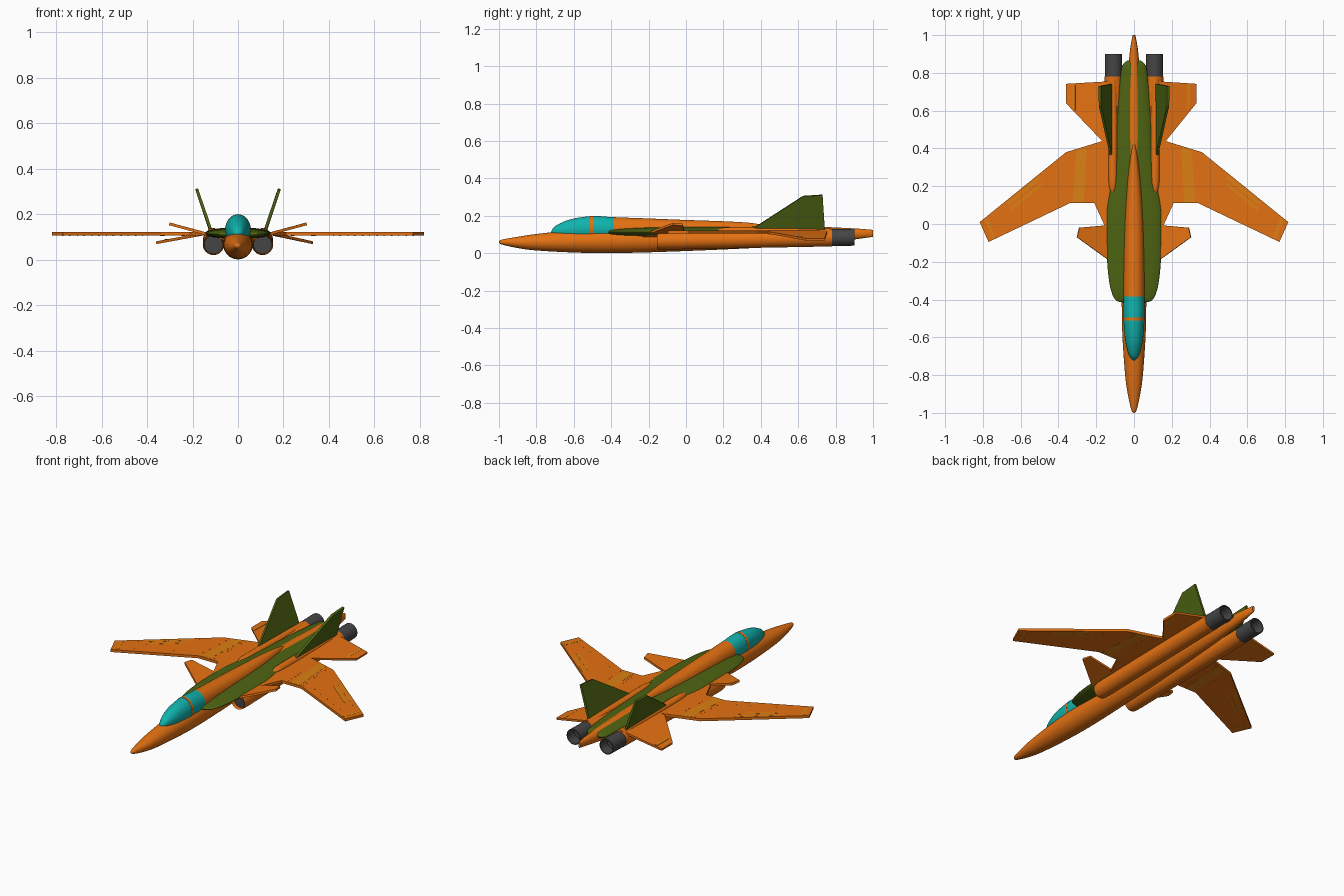
import bpy, bmesh, math
from mathutils import Vector

if "Cube" in bpy.data.objects:
    bpy.data.objects.remove(bpy.data.objects["Cube"])


def mat(name, c):
    m = bpy.data.materials.new(name)
    m.diffuse_color = (*c, 1)
    m.use_nodes = True
    m.node_tree.nodes["Principled BSDF"].inputs["Base Color"].default_value = m.diffuse_color
    return m


ORANGE = mat("orange", (0.78, 0.165, 0.006))
AMBER = mat("amber", (0.72, 0.22, 0.006))
GREEN = mat("green", (0.075, 0.125, 0.006))
TEAL = mat("teal", (0.005, 0.45, 0.42))
DARK = mat("dark_metal", (0.06, 0.06, 0.062))


def finish(name, bm, material, smooth=True):
    bmesh.ops.recalc_face_normals(bm, faces=bm.faces)
    me = bpy.data.meshes.new(name)
    bm.to_mesh(me)
    bm.free()
    me.materials.append(material)
    ob = bpy.data.objects.new(name, me)
    bpy.context.collection.objects.link(ob)
    if smooth:
        bpy.ops.object.select_all(action='DESELECT')
        ob.select_set(True)
        bpy.context.view_layer.objects.active = ob
        bpy.ops.object.shade_smooth_by_angle(angle=math.radians(35))
    return ob


def smooth_stations(st, sub=4):
    out = []
    for i in range(len(st) - 1):
        p = [Vector(st[max(0, min(len(st) - 1, i + k))]) for k in (-1, 0, 1, 2)]
        for s in range(sub):
            t = s / sub
            q = (p[1] + (p[2] - p[0]) * t / 2
                 + (2 * p[0] - 5 * p[1] + 4 * p[2] - p[3]) * t * t / 2
                 + (3 * p[1] - p[0] - 3 * p[2] + p[3]) * t ** 3 / 2)
            out.append(q)
    return out + [Vector(st[-1])]


def loft(name, stations, material, x=0, n=40, close=True):
    """Elliptical sections: (y, half width, bottom z, top z)."""
    bm = bmesh.new()
    rings = []
    for y, w, lo, hi in stations:
        rings.append([bm.verts.new((x + w * math.cos(a), y, (lo + hi) / 2 + (hi - lo) / 2 * math.sin(a)))
                      for a in (2 * math.pi * k / n for k in range(n))])
    for r, s in zip(rings, rings[1:]):
        for k in range(n):
            bm.faces.new((r[k], r[(k + 1) % n], s[(k + 1) % n], s[k]))
    if close:
        bm.faces.new(rings[0])
        bm.faces.new(rings[-1])
    return finish(name, bm, material)


def plate(name, pts, thick, material, sx=1, shift=None):
    """Flat panel of the given outline, thickened both ways along its normal."""
    p = [Vector((a * sx, b, c)) for a, b, c in pts]
    nrm = Vector()
    for a, b in zip(p, p[1:] + p[:1]):
        nrm += (a - p[0]).cross(b - p[0])
    off = nrm.normalized() * thick / 2
    bm = bmesh.new()
    top = [bm.verts.new(v + off) for v in p]
    bot = [bm.verts.new(v - off) for v in p]
    bm.faces.new(top)
    bm.faces.new(bot[::-1])
    for i in range(len(p)):
        j = (i + 1) % len(p)
        bm.faces.new((top[i], bot[i], bot[j], top[j]))
    return finish(name, bm, material, False)


# Fuselage from nose to tail sting
loft("fuselage", smooth_stations([
    (-1, .002, .058, .062), (-.985, .014, .047, .073), (-.9, .033, .028, .088),
    (-.8, .047, .015, .103), (-.6, .061, .004, .124), (-.42, .065, .001, .132),
    (-.2, .063, .005, .14), (.1, .058, .016, .145), (.4, .05, .03, .146),
    (.65, .04, .045, .144), (.8, .032, .06, .138), (.93, .02, .078, .131), (1, .007, .088, .125)]), ORANGE)

# Canopy, its frame bar and the spine share one hump shape
hump = smooth_stations([
    (-.722, .003, .108, .114), (-.7, .024, .09, .145), (-.63, .044, .07, .178),
    (-.55, .053, .065, .194), (-.48, .056, .065, .199), (-.385, .056, .065, .193),
    (-.2, .054, .07, .186), (0, .049, .08, .178), (.2, .037, .09, .171),
    (.34, .022, .1, .163), (.42, .008, .12, .15)])
loft("canopy", [h for h in hump if h[0] <= -.384], TEAL)
loft("spine", [h for h in hump if h[0] >= -.386], ORANGE)
loft("canopy_frame", [(y, .0563, .064, .1995) for y in (-.512, -.496)], ORANGE)

# Broad flattened body carrying wings and engines
loft("lifting_body", smooth_stations([
    (-.415, .06, .106, .118), (-.4, .1, .1, .125), (-.33, .127, .094, .133),
    (-.2, .142, .09, .139), (0, .147, .088, .142), (.1, .143, .088, .142),
    (.25, .115, .09, .142), (.4, .099, .09, .142), (.6, .089, .09, .138),
    (.8, .07, .09, .133), (.845, .058, .094, .129), (.865, .035, .104, .119)]), GREEN)

WZ = .113
wing = [(.05, -.01), (.155, -.01), (.21, .11), (.34, .11), (.77, -.095),
        (.817, .01), (.36, .38), (.165, .44), (.05, .44)]
stripes = [[(.265, .115), (.325, .115), (.305, .395), (.25, .41)],
           [(.485, .245), (.5, .255), (.67, .115), (.66, .1)],
           [(.485, .205), (.497, .215), (.66, .085), (.65, .07)],
           [(.735, -.07), (.75, -.077), (.79, .02), (.775, .032)]]

for sx, side in ((1, "right"), (-1, "left")):
    # Forward-swept wing with painted panels and rivets
    plate(f"wing_{side}", [(a, b, WZ) for a, b in wing], .015, ORANGE, sx)
    for i, s in enumerate(stripes):
        plate(f"wing_panel_{side}_{i}", [(a, b, WZ) for a, b in s], .0162, AMBER, sx)
    bm = bmesh.new()
    rows = [((.245, .13), (.235, .4), 10), ((.34, .13), (.325, .38), 10),
            ((.42, .12), (.74, -.04), 6), ((.45, .28), (.77, .02), 6)]
    for a, b, n in rows:
        for k in range(n):
            c = Vector((*a, WZ)).lerp(Vector((*b, WZ)), k / (n - 1))
            c.x *= sx
            g = bmesh.ops.create_cone(bm, cap_ends=True, segments=8, radius1=.003, radius2=.003, depth=.017)
            bmesh.ops.translate(bm, vec=c, verts=g["verts"])
    finish(f"wing_rivets_{side}", bm, ORANGE, False)

    # Raised foreplane
    plate(f"foreplane_{side}", [(.06, -.235, .092), (.15, -.18, .116), (.302, -.07, .157),
                                (.29, -.02, .154), (.16, -.008, .119), (.06, .0, .092)], .012, ORANGE, sx)
    # Drooped tailplane (the left one reaches slightly further)
    t = .33 if sx == 1 else .36
    plate(f"tailplane_{side}", [(.1, .42, .122), (.168, .44, .11), (t, .64, .074),
                                (t, .742, .074), (.1, .757, .122)], .012, ORANGE, sx)
    plate(f"tailplane_panel_{side}", [(t - .05, .6, .085), (t - .035, .62, .082), (t - .035, .735, .082),
                                      (t - .05, .735, .085)], .0128, AMBER, sx)
    # Canted fin
    plate(f"fin_{side}", [(.115, .335, .115), (.123, .37, .14), (.18, .625, .305), (.182, .73, .312),
                          (.122, .742, .13), (.115, .742, .115)], .013, GREEN, sx)
    # Fairing at the fin root
    loft(f"fin_fairing_{side}", smooth_stations([
        (.16, .004, .115, .125), (.2, .02, .1, .137), (.3, .024, .095, .14),
        (.55, .024, .095, .138), (.77, .02, .095, .134)]), ORANGE, x=sx * .112, n=24)
    # Engine nacelle with recessed intake, then nozzle
    def ring(y, r):
        z = .066 + (y + .15) / 1.05 * .02
        return (y, r, z - r, z + r)
    loft(f"nacelle_{side}", [ring(*p) for p in (
        (-.10, .038), (-.15, .041), (-.155, .0435), (-.14, .046), (-.1, .047), (.78, .047), (.781, .03))],
        ORANGE, x=sx * .108, n=32, close=False)
    loft(f"intake_face_{side}", [ring(-.135, .04), ring(-.1, .04)], DARK, x=sx * .108, n=32)
    loft(f"nozzle_{side}", [ring(*p) for p in (
        (.77, .0455), (.9, .0455), (.9, .040), (.84, .036))], DARK, x=sx * .108, n=32)
